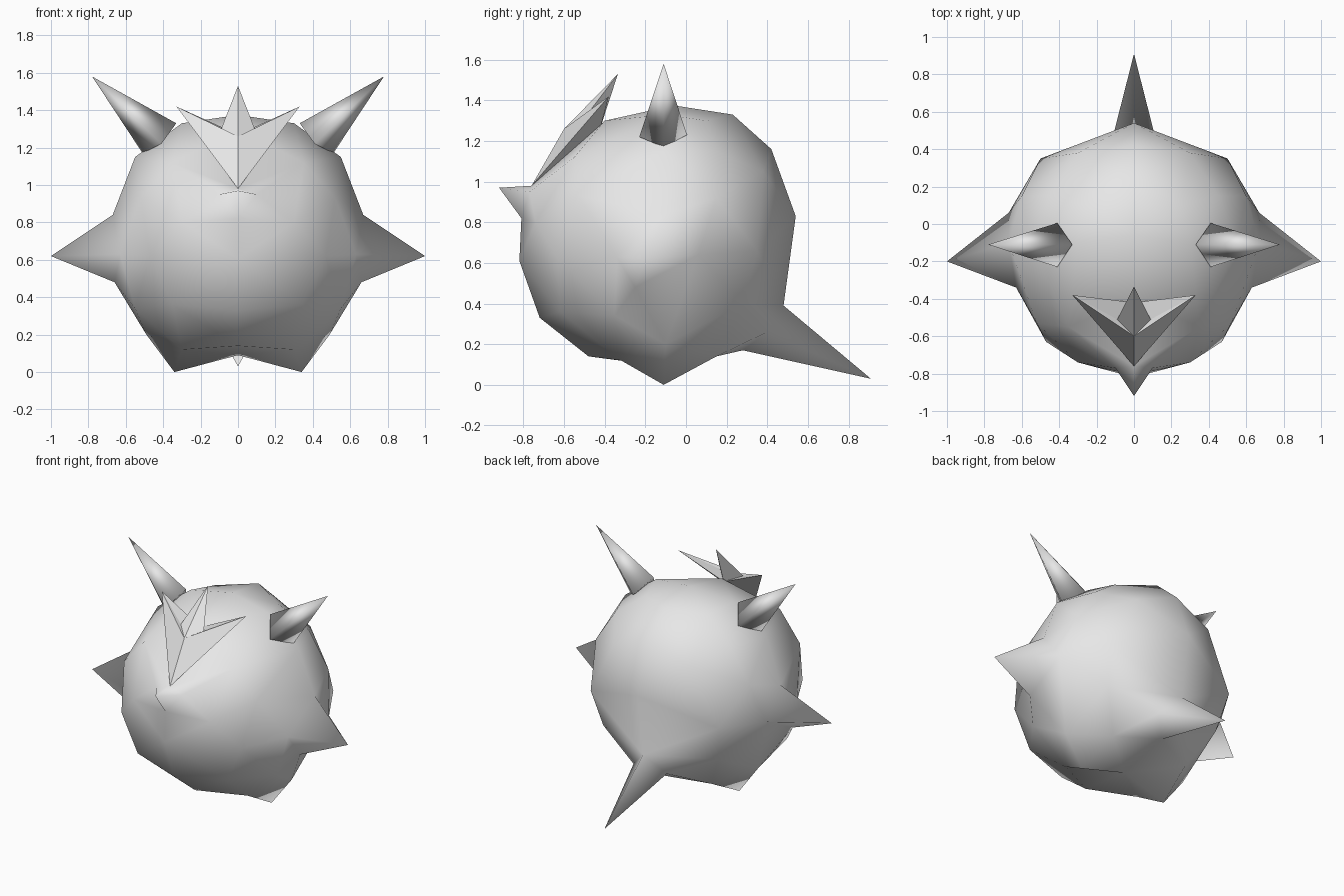
import bpy, bmesh
from mathutils import Vector

cube = bpy.data.objects.get("Cube")
if cube:
    bpy.data.objects.remove(cube, do_unlink=True)

grey = bpy.data.materials.new("light_grey")
grey.use_nodes = True
grey.diffuse_color = (0.8, 0.8, 0.8, 1)
grey.node_tree.nodes["Principled BSDF"].inputs["Base Color"].default_value = (0.8, 0.8, 0.8, 1)


def finish(name, bm, smooth):
    """Turn a bmesh into a named, coloured object."""
    bmesh.ops.recalc_face_normals(bm, faces=bm.faces)
    for f in bm.faces:
        f.smooth = smooth
    mesh = bpy.data.meshes.new(name)
    bm.to_mesh(mesh)
    bm.free()
    mesh.materials.append(grey)
    obj = bpy.data.objects.new(name, mesh)
    bpy.context.collection.objects.link(obj)
    return obj


def add_faces(bm, points, faces):
    verts = [bm.verts.new(p) for p in points]
    for f in faces:
        bm.faces.new([verts[i] for i in f])


# Body: points are triangulated on a ball, then moved to their real place
CENTRE = Vector((0, -0.14, 0.70))
midline = [  # y, z
    (0.54, 0.83), (0.42, 1.16), (0.23, 1.33), (-0.06, 1.375), (-0.40, 1.30),
    (-0.76, 0.98), (-0.81, 0.82), (-0.82, 0.61), (-0.72, 0.33),
    (-0.48, 0.14), (-0.10, 0.09), (0.28, 0.17), (0.48, 0.39),
]
sides = [  # x, y, z, mirrored
    (0.67, -0.10, 0.84), (0.66, -0.25, 0.48), (0.49, -0.10, 0.20),
    (0.55, -0.11, 1.15), (0.30, -0.10, 1.33), (0.67, 0.06, 0.64),
    (0.63, -0.34, 0.63), (0.47, -0.63, 0.62), (0.50, 0.35, 0.66),
    (0.30, -0.32, 0.12), (0.30, 0.15, 0.14), (0.30, 0.38, 1.05),
    (0.45, 0.15, 1.15), (0.35, -0.55, 1.12), (0.30, -0.74, 0.80),
    (0.52, -0.53, 0.93), (0.35, -0.62, 0.36), (0.55, -0.35, 0.34),
    (0.45, 0.28, 0.40), (0.60, 0.15, 0.92), (0.25, 0.10, 1.30),
    (0.10, -0.77, 0.95), (0.13, 0.40, 0.26),
]
nose, tail = (0, -0.92, 0.97), (0, 0.91, 0.03)
side_spike, foot = (1.0, -0.20, 0.62), (0.34, -0.11, 0.0)

points = [(0, y, z) for y, z in midline] + [nose, tail]
for x, y, z in sides + [side_spike, foot]:
    points += [(x, y, z), (-x, y, z)]

bm = bmesh.new()
place = {}
for p in points:
    v = bm.verts.new((Vector(p) - CENTRE).normalized())
    place[v] = Vector(p)
bmesh.ops.convex_hull(bm, input=list(bm.verts))
for v in bm.verts:
    v.co = place[v]
finish("body", bm, True)

# Horns: four-sided cones set into the top of the body
for name, s in (("horn_left", 1), ("horn_right", -1)):
    bm = bmesh.new()
    ring = [(0.33, -0.11, 1.33), (0.41, 0.005, 1.23), (0.51, -0.11, 1.17), (0.41, -0.23, 1.22)]
    cone = [(s * x, y, z) for x, y, z in ring + [(0.78, -0.11, 1.58)]]
    add_faces(bm, cone, [(0, 1, 4), (1, 2, 4), (2, 3, 4), (3, 0, 4), (3, 2, 1, 0)])
    finish(name, bm, True)

# Crest: three-pointed plate with a front ridge and a back ridge
bm = bmesh.new()
outline = [(0, -0.76, 0.98), (0.33, -0.38, 1.42), (0.09, -0.51, 1.30), (0, -0.335, 1.53),
           (-0.09, -0.51, 1.30), (-0.33, -0.38, 1.42)]
ridges = [(0, -0.60, 1.26), (0, -0.42, 1.27)]
loop = [(i, (i + 1) % 6) for i in range(6)]
add_faces(bm, outline + ridges,
          [(a, b, 6) for a, b in loop] + [(b, a, 7) for a, b in loop])
finish("crest", bm, False)
